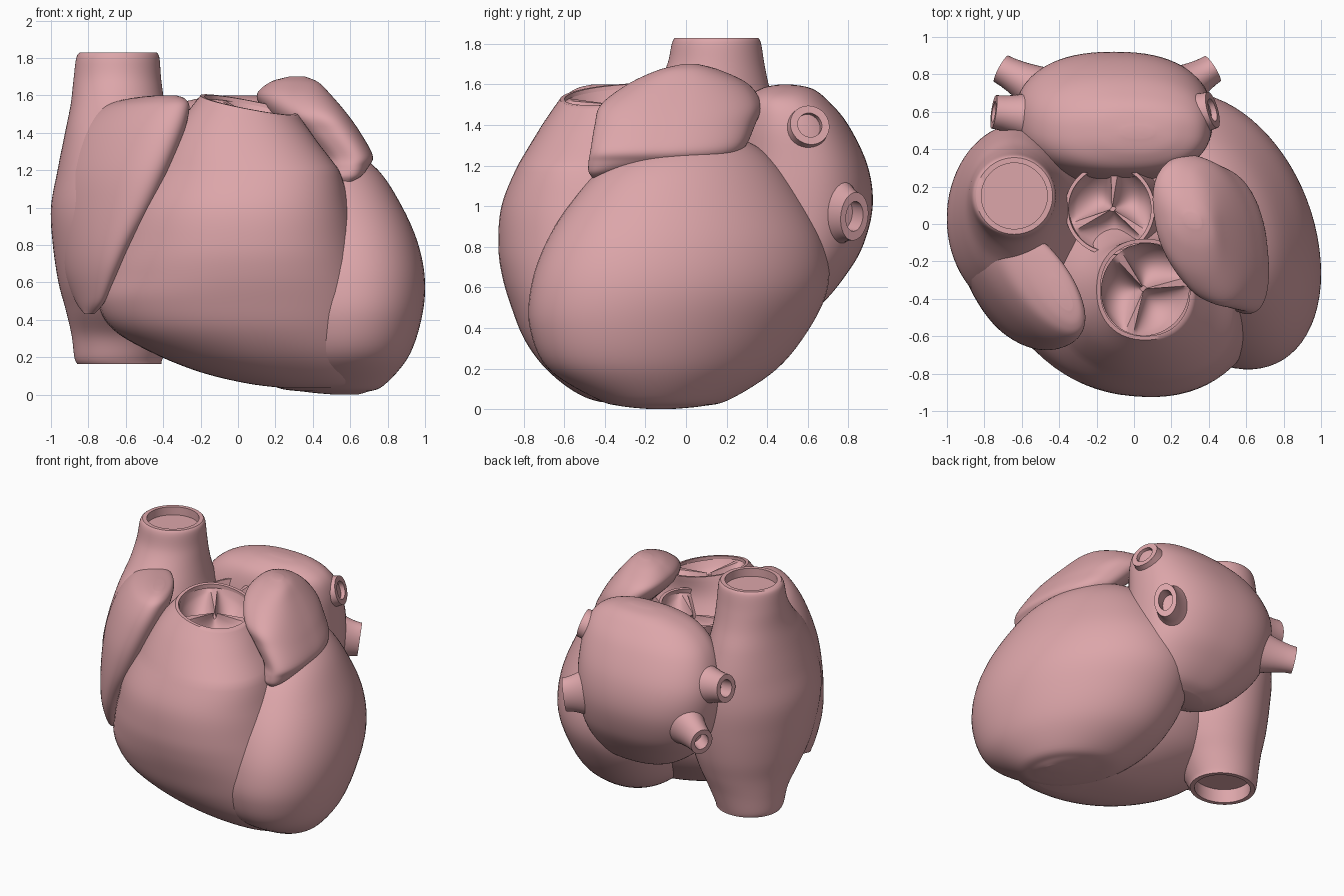
import bpy, bmesh
from math import sin, cos, pi, copysign, sqrt
from mathutils import Vector, Matrix

if "Cube" in bpy.data.objects:
    bpy.data.objects.remove(bpy.data.objects["Cube"])

SEG = 72
MAT = bpy.data.materials.new("muscle_pink")
MAT.diffuse_color = (0.72, 0.38, 0.40, 1)
MAT.use_nodes = True
MAT.node_tree.nodes["Principled BSDF"].inputs["Base Color"].default_value = MAT.diffuse_color


def finish(name, rings, cap_a=True, cap_b=True):
    """Skin a stack of rings into one smooth object."""
    bm = bmesh.new()
    vs = [[bm.verts.new(p) for p in r] for r in rings]
    for a, b in zip(vs, vs[1:]):
        n = len(a)
        for i in range(n):
            j = (i + 1) % n
            bm.faces.new((a[i], a[j], b[j], b[i]))
    if cap_a:
        bm.faces.new(vs[0][::-1])
    if cap_b:
        bm.faces.new(vs[-1])
    bmesh.ops.recalc_face_normals(bm, faces=bm.faces)
    me = bpy.data.meshes.new(name)
    bm.to_mesh(me)
    bm.free()
    ob = bpy.data.objects.new(name, me)
    bpy.context.collection.objects.link(ob)
    me.materials.append(MAT)
    bpy.ops.object.select_all(action='DESELECT')
    bpy.context.view_layer.objects.active = ob
    ob.select_set(True)
    bpy.ops.object.shade_smooth_by_angle(angle=0.8)
    return ob


def spline(keys, steps=6):
    """Smooth interpolation through tuples of numbers."""
    out = []
    for i in range(len(keys) - 1):
        p0, p1 = keys[max(i - 1, 0)], keys[i]
        p2, p3 = keys[i + 1], keys[min(i + 2, len(keys) - 1)]
        for s in range(steps):
            t = s / steps
            out.append([0.5 * (2 * b + (c - a) * t + (2 * a - 5 * b + 4 * c - d) * t * t
                               + (3 * b - a - 3 * c + d) * t ** 3)
                        for a, b, c, d in zip(p0, p1, p2, p3)])
    return out + [list(keys[-1])]


def lip(ring, inward, wall=0.86):
    """Rings that turn an open end into a hollow rim."""
    c = sum(ring, Vector()) / len(ring)
    inner = [c + (p - c) * wall for p in ring]
    return [inner, [p + inward for p in inner]]


def loft(name, keys, skew=0, power=2, tilt=(0, 0), open_top=0, open_bottom=0, wall=.86):
    """Stack of ovals, each key = z, x min, x max, y min, y max."""
    rings = []
    sp = lambda v: copysign(abs(v) ** (2 / power), v)
    for z, x0, x1, y0, y1 in spline(keys):
        w = max(0, (z - 1.2) / 0.35)
        ring = []
        for i in range(SEG):
            t = 2 * pi * i / SEG
            dx = (x1 - x0) / 2 * sp(cos(t))
            dy = (y1 - y0) / 2 * sp(sin(t + skew * (1 - min(w, 1)) if open_top else t + skew))
            ring.append(Vector(((x0 + x1) / 2 + dx, (y0 + y1) / 2 + dy,
                                z + w * (tilt[0] * dx + tilt[1] * dy))))
        rings.append(ring)
    if open_top:
        rings += lip(rings[-1], Vector((0, 0, -open_top)), wall)
    if open_bottom:
        rings = lip(rings[0], Vector((0, 0, open_bottom)), wall)[::-1] + rings
    return finish(name, rings)


def vein(name, start, end, r0, r1, stretch=1.0):
    """Flared stub vessel with a hollow end."""
    a, b = Vector(start), Vector(end)
    d = (b - a).normalized()
    side = d.cross(Vector((0, 0, 1))).normalized()
    up = side.cross(d)
    rings = []
    for k in range(13):
        f = k / 12
        r = r1 + (r0 - r1) * (1 - f) ** 1.6
        c = a.lerp(b, f)
        rings.append([c + side * r * cos(2 * pi * i / 32) + up * r * stretch * sin(2 * pi * i / 32)
                      for i in range(32)])
    rings += lip(rings[-1], d * -0.1, 0.62)
    finish(name, rings)


def valve(name, centre, normal, rx, ry, turn, depth):
    """Three cupped leaflets meeting at raised seams."""
    m = Matrix.Translation(centre) @ Vector(normal).to_track_quat('Z', 'Y').to_matrix().to_4x4()
    inv = m.to_quaternion().inverted()
    ax, ay = inv @ Vector((1, 0, 0)), inv @ Vector((0, 1, 0))
    rings = []
    for k in range(1, 17):
        f = k / 16
        ring = []
        for i in range(96):
            t = 2 * pi * i / 96
            seam = max(0, abs(sin(1.5 * (t - turn))) - 0.17)
            p = ax * rx * f * cos(t) + ay * ry * f * sin(t)
            p.z = -depth * sqrt(seam) * max(0, sin(pi * f)) ** 0.6 - 0.03 * (1 - f)
            ring.append(m @ p)
        rings.append(ring)
    finish(name, rings, cap_b=False)


# Ventricles
loft("left_ventricle", [
    (0.0, .52, .64, -.17, -.08), (.015, .36, .69, -.32, .08), (.05, .18, .78, -.44, .22),
    (.2, 0, .91, -.68, .45), (.4, -.1, .98, -.77, .61), (.6, -.12, 1.0, -.765, .7),
    (.8, -.1, .965, -.7, .69), (1.0, -.05, .88, -.58, .6), (1.2, .05, .75, -.4, .46),
    (1.32, .2, .58, -.15, .3), (1.36, .34, .42, .03, .1)], skew=-.31, power=2.03)
loft("right_ventricle", [
    (.035, .25, .55, -.42, -.2), (.06, .05, .66, -.5, -.05), (.12, -.2, .72, -.6, .05),
    (.22, -.45, .74, -.71, .16), (.35, -.67, .74, -.8, .26), (.5, -.75, .73, -.86, .33),
    (.65, -.72, .69, -.905, .35), (.8, -.67, .65, -.925, .33), (1.0, -.59, .6, -.91, .22),
    (1.2, -.46, .54, -.83, .04), (1.4, -.32, .42, -.72, -.08), (1.55, -.2, .32, -.62, -.08)],
    skew=-.13, power=2.2, tilt=(-.19, .09), open_top=.25, wall=.92)

# Right atrium with both great veins
loft("right_atrium", [
    (.165, -.86, -.41, -.04, .38), (.2, -.875, -.4, -.06, .39), (.32, -.89, -.34, -.12, .42),
    (.45, -.92, -.26, -.26, .46), (.6, -.96, -.2, -.38, .5), (.8, -.99, -.17, -.46, .53),
    (1.0, -1.0, -.2, -.48, .54), (1.2, -.965, -.27, -.44, .52), (1.4, -.925, -.35, -.33, .47),
    (1.55, -.895, -.39, -.19, .42), (1.68, -.88, -.41, -.1, .39), (1.8, -.865, -.42, -.07, .37),
    (1.83, -.845, -.435, -.055, .355)], open_top=.06, open_bottom=.1)
loft("right_atrial_appendage", [
    (.43, -.82, -.77, -.34, -.27), (.5, -.87, -.71, -.45, -.1), (.65, -.93, -.64, -.55, 0),
    (.8, -.95, -.57, -.61, .02), (1.0, -.955, -.46, -.66, .04), (1.2, -.93, -.37, -.675, .04),
    (1.4, -.86, -.29, -.65, .05), (1.53, -.74, -.26, -.6, 0), (1.58, -.6, -.28, -.54, -.1),
    (1.6, -.44, -.33, -.46, -.3)], skew=-.75)

# Left atrium, its appendage and the four lung veins
loft("left_atrium", [
    (.48, -.15, .2, .4, .6), (.53, -.3, .3, .3, .68), (.65, -.46, .38, .2, .78),
    (.8, -.57, .41, .18, .87), (1.0, -.63, .42, .18, .92), (1.2, -.63, .42, .22, .895),
    (1.4, -.55, .41, .25, .8), (1.52, -.41, .36, .29, .7), (1.58, -.23, .24, .37, .62),
    (1.6, -.06, .1, .46, .52)], power=2.35)
loft("left_atrial_appendage", [
    (1.14, .53, .61, -.46, -.39), (1.17, .46, .66, -.48, -.2), (1.22, .41, .7, -.48, .16),
    (1.28, .37, .72, -.47, .28), (1.4, .25, .655, -.45, .34), (1.5, .15, .585, -.42, .37),
    (1.6, .1, .5, -.29, .31), (1.67, .17, .43, -.14, .17), (1.7, .27, .36, -.02, .06)],
    skew=-.37, power=2.25)
for name, start, end, r0, r1, stretch in [
        ("left_upper_vein", (.1, .52, 1.3), (.42, .61, 1.4), .22, .1, 1.0),
        ("left_lower_vein", (.1, .63, 1.0), (.42, .83, .95), .22, .08, 1.5),
        ("right_upper_vein", (-.25, .53, 1.15), (-.75, .6, 1.22), .29, .09, 1.1),
        ("right_lower_vein", (-.25, .58, .98), (-.71, .83, .9), .26, .08, 1.2)]:
    vein(name, start, end, r0, r1, stretch)

# Outlet to the main artery: short root, then both three-leaf valves
root_n = Vector((-.2, .0, 1)).normalized()
top = Vector((-.13, .08, 1.46))
q = root_n.to_track_quat('Z', 'Y')
rings = [[top - root_n * (.5 - k / 16) + q @ Vector((.245 * cos(2 * pi * i / SEG),
                                                    .245 * sin(2 * pi * i / SEG), 0))
          for i in range(SEG)] for k in range(9)]
rings += lip(rings[-1], root_n * -.2, .92)
finish("aortic_root", rings)
valve("aortic_valve", top - root_n * .03, root_n, .23, .23, 1.48, .13)
valve("pulmonary_valve", Vector((.06, -.35, 1.53)), (.19, -.09, 1), .245, .25, .17, .13)
